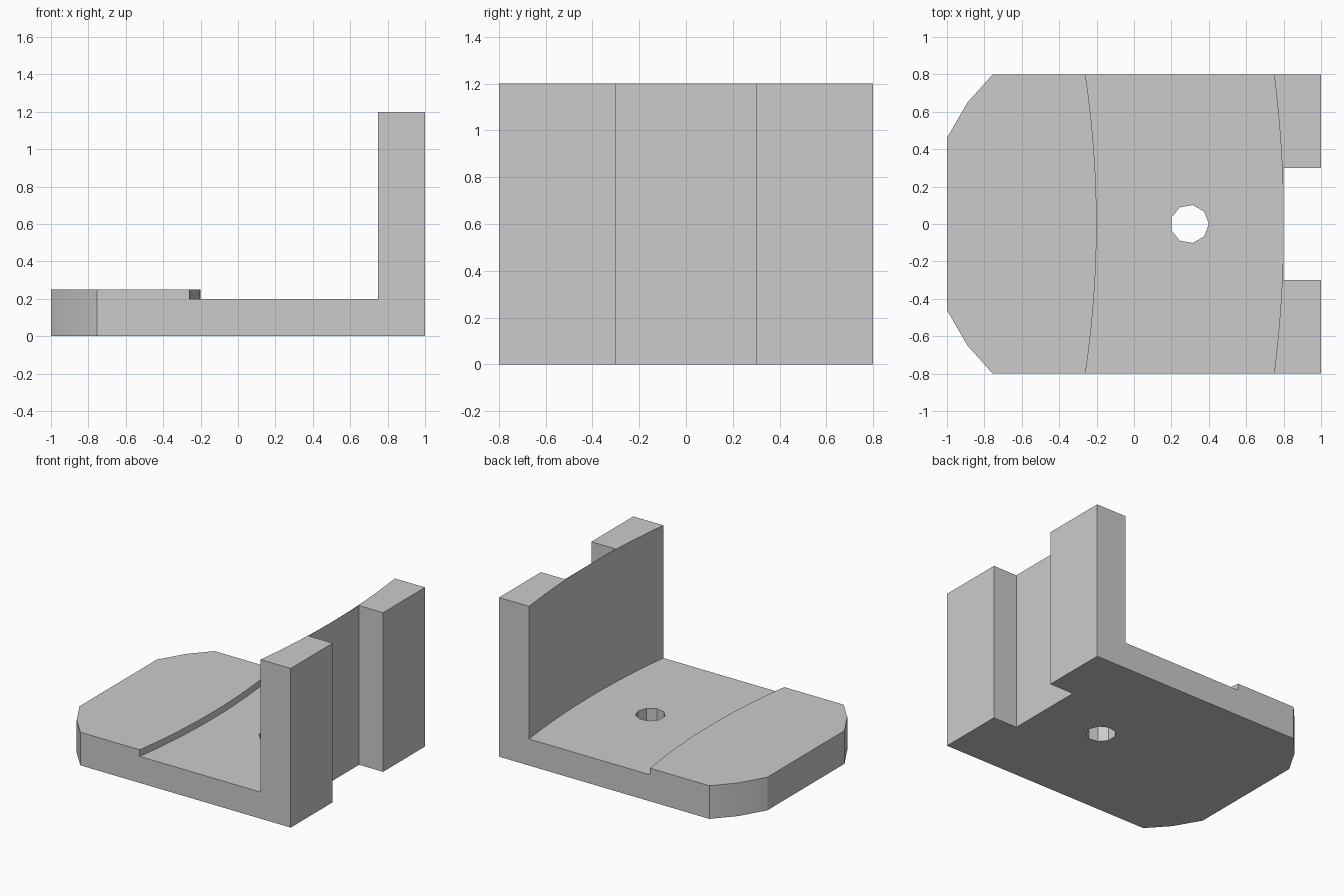
import bpy
import bmesh
from math import cos, sin, pi, sqrt, radians

cube = bpy.data.objects.get("Cube")
if cube:
    bpy.data.objects.remove(cube, do_unlink=True)

grey = bpy.data.materials.new("plain grey")
grey.use_nodes = True
colour = (0.6, 0.6, 0.6, 1)
grey.diffuse_color = colour
grey.node_tree.nodes["Principled BSDF"].inputs["Base Color"].default_value = colour

ARC_CENTRE = -5.6


def prism(name, outline, z0, z1):
    """Extrude a plan outline between two heights."""
    bm = bmesh.new()
    face = bm.faces.new([bm.verts.new((x, y, z0)) for x, y in outline])
    top = bmesh.ops.extrude_face_region(bm, geom=[face])["geom"]
    verts = [v for v in top if isinstance(v, bmesh.types.BMVert)]
    bmesh.ops.translate(bm, verts=verts, vec=(0, 0, z1 - z0))
    bmesh.ops.recalc_face_normals(bm, faces=bm.faces)
    mesh = bpy.data.meshes.new(name)
    bm.to_mesh(mesh)
    bm.free()
    mesh.materials.append(grey)
    obj = bpy.data.objects.new(name, mesh)
    bpy.context.collection.objects.link(obj)
    return obj


def arc(radius, half_width=0.9, steps=18):
    """Shallow concentric arc running from -y to +y."""
    ys = [half_width * (2 * i / steps - 1) for i in range(steps + 1)]
    return [(ARC_CENTRE + sqrt(radius ** 2 - y * y), y) for y in ys]


# Bracket blank: rounded front corners and a slot through the upright wall
half = [(0.8, 0.3), (1, 0.3), (1, 0.8), (-0.755, 0.8), (-0.89, 0.65), (-1, 0.46)]
bracket = prism("bracket", half + [(x, -y) for x, y in reversed(half)], 0, 1.2)

# Cutters: space above the raised end, curved recess, bolt hole
cutters = [
    prism("upper_space_cutter", [(-1.2, -0.9), (0.3, -0.9), (0.3, 0.9), (-1.2, 0.9)], 0.25, 1.3),
    prism("recess_cutter", arc(6.399) + arc(5.4)[::-1], 0.2, 1.4),
    prism("hole_cutter", [(0.297 + 0.103 * cos(2 * pi * i / 9), 0.103 * sin(2 * pi * i / 9))
                          for i in range(9)], -0.1, 0.3),
]
bpy.ops.object.select_all(action="DESELECT")
bracket.select_set(True)
bpy.context.view_layer.objects.active = bracket
for cutter in cutters:
    cutter.hide_render = True
    mod = bracket.modifiers.new(cutter.name, "BOOLEAN")
    mod.operation = "DIFFERENCE"
    mod.solver = "EXACT"
    mod.object = cutter
    bpy.ops.object.modifier_apply(modifier=mod.name)
    bpy.data.objects.remove(cutter, do_unlink=True)

# Smooth the curved walls, keep the corners crisp
bpy.ops.object.shade_smooth_by_angle(angle=radians(20))
